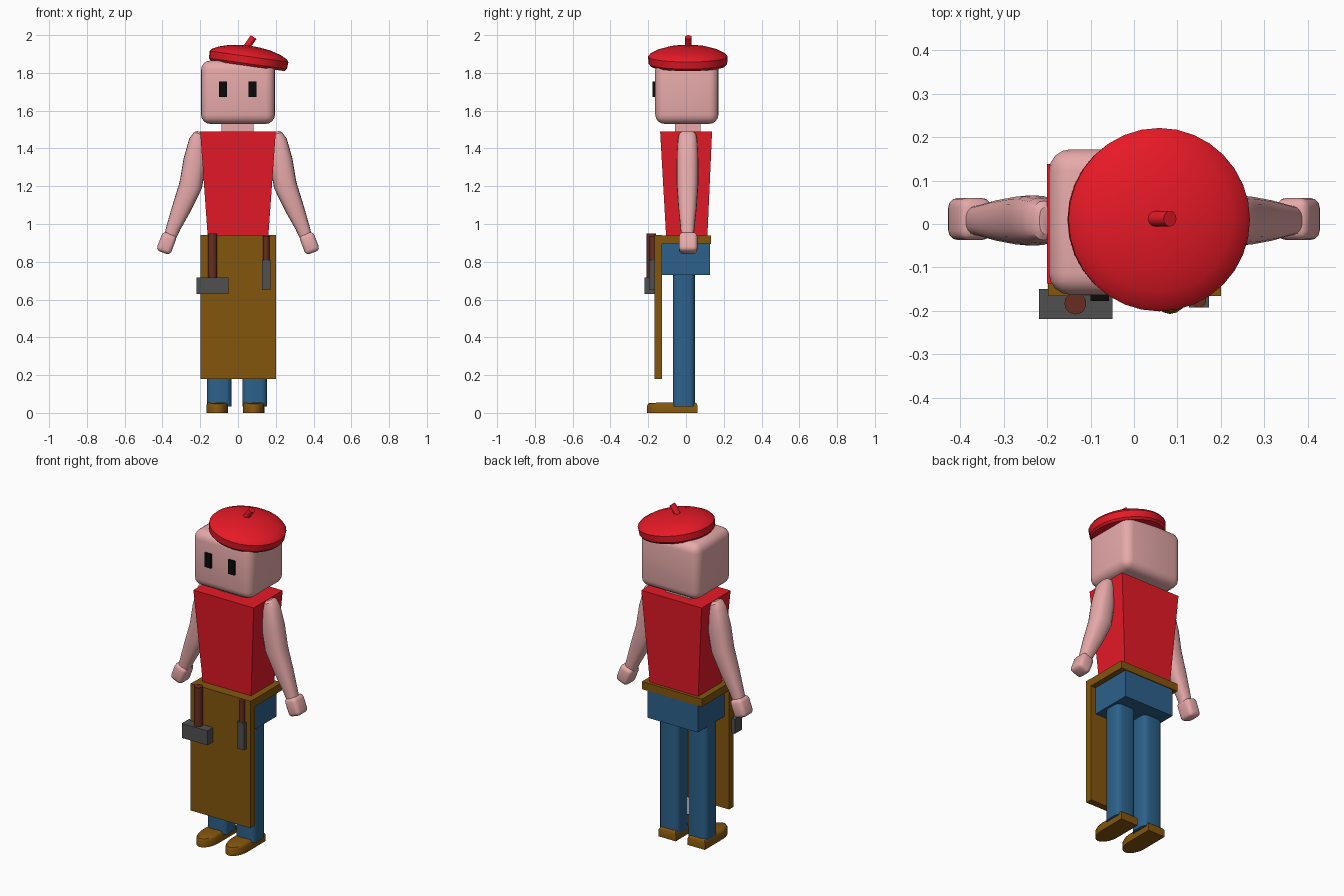
import bpy, bmesh, math
from mathutils import Matrix, Vector

if "Cube" in bpy.data.objects:
    bpy.data.objects.remove(bpy.data.objects["Cube"])


def material(name, rgb):
    m = bpy.data.materials.new(name)
    m.diffuse_color = (*rgb, 1)
    m.use_nodes = True
    m.node_tree.nodes["Principled BSDF"].inputs["Base Color"].default_value = m.diffuse_color
    return m


RED = material("red", (0.8, 0.01, 0.02))
SKIN = material("skin", (0.8, 0.4, 0.4))
BLUE = material("denim", (0.025, 0.12, 0.26))
LEATHER = material("leather", (0.23, 0.093, 0.004))
WOOD = material("wood", (0.136, 0.027, 0.014))
STEEL = material("steel", (0.08, 0.08, 0.08))
BLACK = material("black", (0.003, 0.003, 0.003))


def finish(name, bm, mat, smooth=True):
    bmesh.ops.recalc_face_normals(bm, faces=bm.faces)
    me = bpy.data.meshes.new(name)
    bm.to_mesh(me)
    bm.free()
    ob = bpy.data.objects.new(name, me)
    bpy.context.collection.objects.link(ob)
    me.materials.append(mat)
    if smooth:
        bpy.ops.object.select_all(action='DESELECT')
        ob.select_set(True)
        bpy.context.view_layer.objects.active = ob
        bpy.ops.object.shade_smooth_by_angle(angle=math.radians(35))
    return ob


def box(name, lo, hi, mat, bevel=0, segs=3, upright_only=False, tilt=0):
    """Box between two corners, optionally bevelled and tilted about y."""
    lo, hi = Vector(lo), Vector(hi)
    bm = bmesh.new()
    bmesh.ops.create_cube(bm, size=1, matrix=Matrix.Diagonal((*(hi - lo), 1)))
    if bevel:
        edges = [e for e in bm.edges if not upright_only
                 or abs(e.verts[0].co.z - e.verts[1].co.z) > 1e-4]
        bmesh.ops.bevel(bm, geom=edges, offset=bevel, segments=segs,
                        profile=0.5, affect='EDGES')
    bm.transform(Matrix.Translation((lo + hi) / 2) @ Matrix.Rotation(tilt, 4, 'Y'))
    return finish(name, bm, mat, bevel > 0)


def loft(name, rings, mat, smooth=True):
    """Skin a list of equal-length rings of points and cap both ends."""
    bm = bmesh.new()
    vs = [[bm.verts.new(p) for p in r] for r in rings]
    n = len(vs[0])
    for a, b in zip(vs, vs[1:]):
        for i in range(n):
            j = (i + 1) % n
            bm.faces.new((a[i], a[j], b[j], b[i]))
    bm.faces.new(vs[0])
    bm.faces.new(vs[-1])
    return finish(name, bm, mat, smooth)


def rod(name, centre, r, length, mat, tilt=0, segs=20):
    bm = bmesh.new()
    bmesh.ops.create_cone(bm, cap_ends=True, segments=segs, radius1=r, radius2=r, depth=length,
                          matrix=Matrix.Translation(centre) @ Matrix.Rotation(tilt, 4, 'Y'))
    return finish(name, bm, mat)


def rect(hx, y0, y1, z):
    return [(-hx, y0, z), (hx, y0, z), (hx, y1, z), (-hx, y1, z)]


# Torso, neck, head and eyes
loft("shirt", [rect(0.16, -0.105, 0.113, 0.93), rect(0.2, -0.137, 0.138, 1.49)], RED, False)
box("neck", (-0.087, -0.058, 1.47), (0.083, 0.078, 1.56), SKIN)
box("head", (-0.196, -0.163, 1.53), (0.196, 0.172, 1.865), SKIN, 0.05, 4)
for side, x in (("left", -0.079), ("right", 0.077)):
    box(side + "_eye", (x - 0.021, -0.177, 1.672), (x + 0.021, -0.14, 1.755), BLACK)

# Beret: turned profile, tilted to one side, with a short stem
profile = [(0.198, 0), (0.208, 0.012), (0.211, 0.05), (0.2, 0.063), (0.165, 0.081),
           (0.11, 0.097), (0.05, 0.105), (0.015, 0.107)]
rings = [[(r * math.cos(k * math.tau / 32), r * math.sin(k * math.tau / 32), z)
          for k in range(32)] for r, z in profile]
beret = loft("beret", rings, RED)
beret.data.transform(Matrix.Translation((0.051, 0.01, 1.837))
                     @ Matrix.Rotation(math.radians(8), 4, 'Y'))
rod("beret_stem", (0.065, 0.012, 1.964), 0.018, 0.062, RED, math.radians(35), 12)

# Arms: stations of (x, z, half width, half depth), with hands
STATIONS = [(0.206, 1.489, 0.012, 0.03), (0.207, 1.478, 0.028, 0.045), (0.213, 1.44, 0.047, 0.052),
            (0.229, 1.33, 0.062, 0.058), (0.25, 1.206, 0.062, 0.057), (0.3, 1.08, 0.051, 0.048),
            (0.342, 0.98, 0.038, 0.037), (0.364, 0.92, 0.032, 0.033)]
for side, s in (("left", -1), ("right", 1)):
    rings = []
    for x, z, w, d in STATIONS:
        ring = []
        for k in range(20):
            c, q = math.cos(k * math.tau / 20), math.sin(k * math.tau / 20)
            c = math.copysign(abs(c) ** 0.8, c)
            q = math.copysign(abs(q) ** 0.8, q)
            ring.append((s * (x + 0.95 * w * c), 0.008 + d * q, z + 0.28 * w * c))
        rings.append(ring)
    loft(side + "_arm", rings, SKIN)
    box(side + "_hand", (s * 0.378 - 0.04, -0.037, 0.845), (s * 0.378 + 0.04, 0.06, 0.952),
        SKIN, 0.022, 3, tilt=-s * 0.36)

# Trousers
box("hips", (-0.167, -0.127, 0.73), (0.167, 0.127, 0.92), BLUE)
for side, x in (("left", -0.1), ("right", 0.088)):
    box(side + "_leg", (x - 0.065, -0.07, 0.035), (x + 0.065, 0.047, 0.75),
        BLUE, 0.03, 3, True)

# Shoes: square heel, rounded toe, softened top edge
for side, x in (("left", -0.11), ("right", 0.083)):
    def sole(inset, z, toe_drop=0):
        w = 0.057 - inset
        pts = [(x + w, 0.06 - inset, z), (x - w, 0.06 - inset, z)]
        for k in range(13):
            a = math.pi * k / 12
            pts.append((x - w * math.cos(a), -0.11 - (0.097 - inset) * math.sin(a),
                        z - toe_drop * math.sin(a)))
        return pts
    loft(side + "_shoe", [sole(0, 0), sole(0, 0.042, 0.006), sole(0.006, 0.052, 0.004),
                          sole(0.014, 0.056, 0.004)], LEATHER)

# Apron
box("apron_panel", (-0.198, -0.166, 0.18), (0.2, -0.126, 0.941), LEATHER)
box("apron_belt", (-0.198, -0.15, 0.894), (0.2, 0.132, 0.94), LEATHER)

# Hammer and chisel hung on the apron
box("hammer_head", (-0.219, -0.219, 0.63), (-0.05, -0.15, 0.717), STEEL)
rod("hammer_handle", (-0.135, -0.183, 0.83), 0.025, 0.24, WOOD)
box("chisel_blade", (0.127, -0.192, 0.65), (0.173, -0.158, 0.81), STEEL)
rod("chisel_handle", (0.149, -0.175, 0.868), 0.017, 0.135, WOOD)
